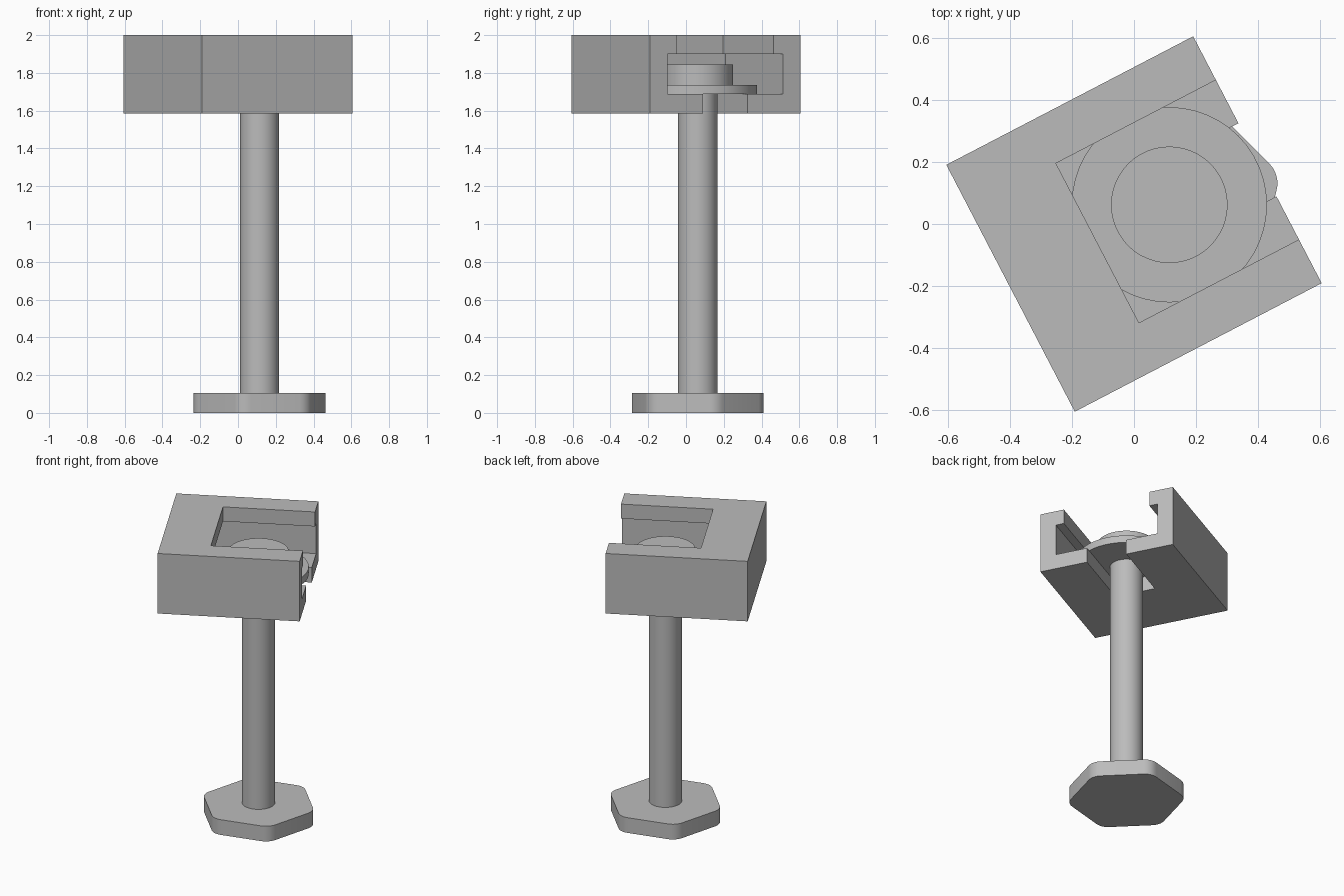
import bpy, bmesh, math
from mathutils import Matrix, Vector

cube = bpy.data.objects.get("Cube")
if cube:
    bpy.data.objects.remove(cube, do_unlink=True)

ANGLE = math.radians(27.5)      # turn of the slotted block
HALF = 0.449                    # half side of the block
BOLT = (0.114, 0.062)           # bolt axis

grey = bpy.data.materials.new("plain_grey")
grey.use_nodes = True
colour = (0.5, 0.5, 0.5, 1)
grey.diffuse_color = colour
grey.node_tree.nodes["Principled BSDF"].inputs["Base Color"].default_value = colour


def prism(name, outline, z0, z1, place, smooth=False):
    """Extrude a flat outline from z0 to z1."""
    bm = bmesh.new()
    base = bm.faces.new([bm.verts.new((x, y, z0)) for x, y in outline])
    top = bmesh.ops.extrude_face_region(bm, geom=[base])["geom"]
    bmesh.ops.translate(bm, vec=(0, 0, z1 - z0),
                        verts=[g for g in top if isinstance(g, bmesh.types.BMVert)])
    bmesh.ops.recalc_face_normals(bm, faces=bm.faces)
    mesh = bpy.data.meshes.new(name)
    bm.to_mesh(mesh)
    bm.free()
    mesh.materials.append(grey)
    obj = bpy.data.objects.new(name, mesh)
    obj.matrix_world = place
    bpy.context.collection.objects.link(obj)
    if smooth:
        bpy.ops.object.select_all(action="DESELECT")
        obj.select_set(True)
        bpy.context.view_layer.objects.active = obj
        bpy.ops.object.shade_smooth_by_angle(angle=math.radians(30))
    return obj


def circle(radius, sides=48):
    return [(radius * math.cos(math.tau * i / sides),
             radius * math.sin(math.tau * i / sides)) for i in range(sides)]


def rounded_hexagon(radius, fillet, turn, steps=6):
    points = []
    for k in range(6):
        mid = turn + k * math.pi / 3
        centre = (radius - fillet / math.cos(math.pi / 6)) * Vector((math.cos(mid), math.sin(mid)))
        for s in range(steps + 1):
            a = mid + (s / steps - 0.5) * math.pi / 3
            points.append((centre.x + fillet * math.cos(a), centre.y + fillet * math.sin(a)))
    return points


def rectangle(x0, x1, half):
    return [(x0, -half), (x1, -half), (x1, half), (x0, half)]


# Block with a stepped slot open at one side
turned = Matrix.Rotation(ANGLE, 4, "Z")
block = prism("slotted_block", rectangle(-HALF, HALF, HALF), 1.585, 2.0, turned)
slots = [("neck_slot_cutter", -0.02, 0.133, 1.5, 1.75),
         ("flange_slot_cutter", -0.21, 0.344, 1.687, 1.9),
         ("head_slot_cutter", -0.133, 0.29, 1.8, 2.1)]
for name, back, half, z0, z1 in slots:
    cutter = prism(name, rectangle(back, 0.7, half), z0, z1, turned)
    cutter.hide_render = True
    cutter.hide_viewport = True
    cut = block.modifiers.new(name, "BOOLEAN")
    cut.operation = "DIFFERENCE"
    cut.solver = "EXACT"
    cut.object = cutter

# Bolt: foot, shaft, flange and head on one axis
axis = Matrix.Translation((*BOLT, 0))
prism("hexagonal_foot", rounded_hexagon(0.372, 0.09, math.radians(15)), 0, 0.105, axis, True)
prism("shaft", circle(0.104), 0.105, 1.687, axis, True)
prism("flange", circle(0.315), 1.687, 1.737, axis, True)
prism("head", circle(0.188), 1.737, 1.845, axis, True)
